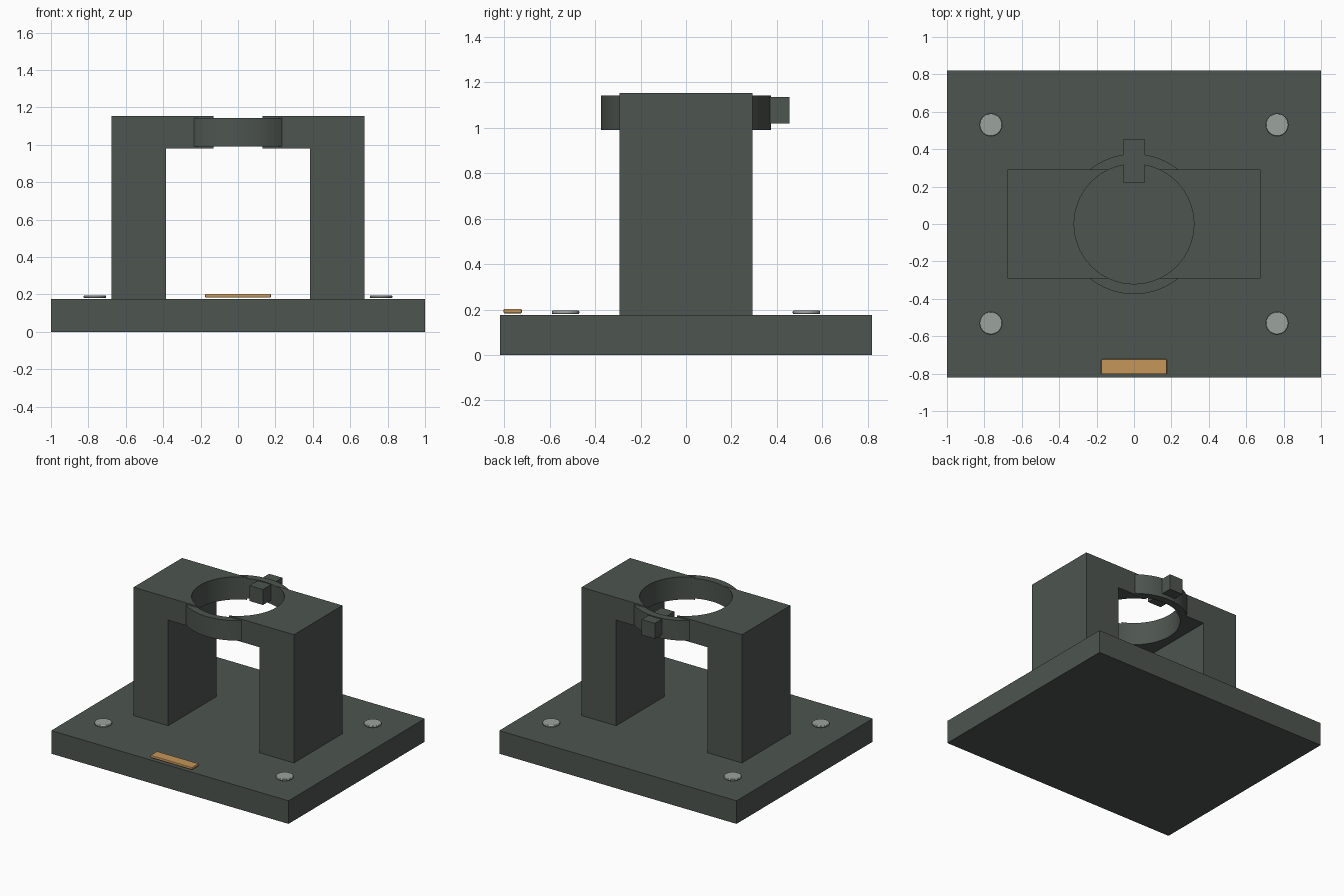
import bpy, bmesh

if "Cube" in bpy.data.objects:
    bpy.data.objects.remove(bpy.data.objects["Cube"])


def material(name, rgb):
    m = bpy.data.materials.new(name)
    m.diffuse_color = (*rgb, 1)
    m.use_nodes = True
    m.node_tree.nodes["Principled BSDF"].inputs["Base Color"].default_value = m.diffuse_color
    return m


DARK = material("dark_paint", (0.075, 0.09, 0.08))
STEEL = material("steel", (0.33, 0.36, 0.34))
BRASS = material("brass", (0.56, 0.31, 0.10))


def finish(ob, name, mat, bevel=0):
    ob.name = name
    ob.data.materials.append(mat)
    if bevel:
        b = ob.modifiers.new("bevel", 'BEVEL')
        b.width, b.segments = bevel, 2
    return ob


def box(name, x, y, z, mat=DARK, bevel=0):
    """Box from (min, max) pairs."""
    bpy.ops.mesh.primitive_cube_add(size=1)
    ob = bpy.context.object
    for v in ob.data.vertices:
        v.co = [(a + b) / 2 + c * (b - a) for c, (a, b) in zip(v.co, (x, y, z))]
    return finish(ob, name, mat, bevel)


def cylinder(name, r, x, y, z, mat=DARK, bevel=0, sides=96):
    bpy.ops.mesh.primitive_cylinder_add(vertices=sides, radius=r, depth=z[1] - z[0],
                                        location=(x, y, (z[0] + z[1]) / 2))
    ob = finish(bpy.context.object, name, mat, bevel)
    bpy.ops.object.shade_smooth_by_angle()
    return ob


def boolean(ob, other, op):
    m = ob.modifiers.new(op.lower(), 'BOOLEAN')
    m.operation, m.object, m.solver = op, other, 'EXACT'
    bpy.context.view_layer.objects.active = ob
    bpy.ops.object.modifier_apply(modifier=m.name)
    bpy.data.objects.remove(other)


# Base plate
box("base_plate", (-1, 1), (-0.82, 0.82), (0, 0.176))

# Arch: two legs and a top bridge from one extruded profile
profile = [(-0.676, 0.176), (-0.384, 0.176), (-0.384, 0.98), (0.384, 0.98),
           (0.384, 0.176), (0.676, 0.176), (0.676, 1.153), (-0.676, 1.153)]
bm = bmesh.new()
face = bm.faces.new([bm.verts.new((x, -0.292, z)) for x, z in profile])
ext = bmesh.ops.extrude_face_region(bm, geom=[face])["geom"]
bmesh.ops.translate(bm, vec=(0, 0.584, 0),
                    verts=[g for g in ext if isinstance(g, bmesh.types.BMVert)])
bmesh.ops.recalc_face_normals(bm, faces=bm.faces)
mesh = bpy.data.meshes.new("support_arch")
bm.to_mesh(mesh)
bm.free()
arch = bpy.data.objects.new("support_arch", mesh)
bpy.context.collection.objects.link(arch)
finish(arch, "support_arch_with_ring", DARK)

# Ring collar merged into the bridge, then bored through
boolean(arch, cylinder("collar", 0.375, 0, 0, (0.99, 1.142)), 'UNION')
boolean(arch, cylinder("bore", 0.32, 0, 0, (0.9, 1.3)), 'DIFFERENCE')
bpy.ops.object.select_all(action='DESELECT')
arch.select_set(True)
bpy.context.view_layer.objects.active = arch
bpy.ops.object.shade_smooth_by_angle()

# Locking tab through the back of the ring
box("locking_tab", (-0.056, 0.056), (0.22, 0.455), (1.018, 1.136))

# Bolt heads at the base corners
for sx in (-1, 1):
    for sy in (-1, 1):
        cylinder(f"bolt_head_{'left' if sx < 0 else 'right'}_{'front' if sy < 0 else 'back'}",
                 0.06, sx * 0.765, sy * 0.53, (0.18, 0.195), STEEL, 0.004, 48)

# Front label plate
box("front_plate", (-0.176, 0.176), (-0.803, -0.723), (0.183, 0.203), BRASS, 0.005)
